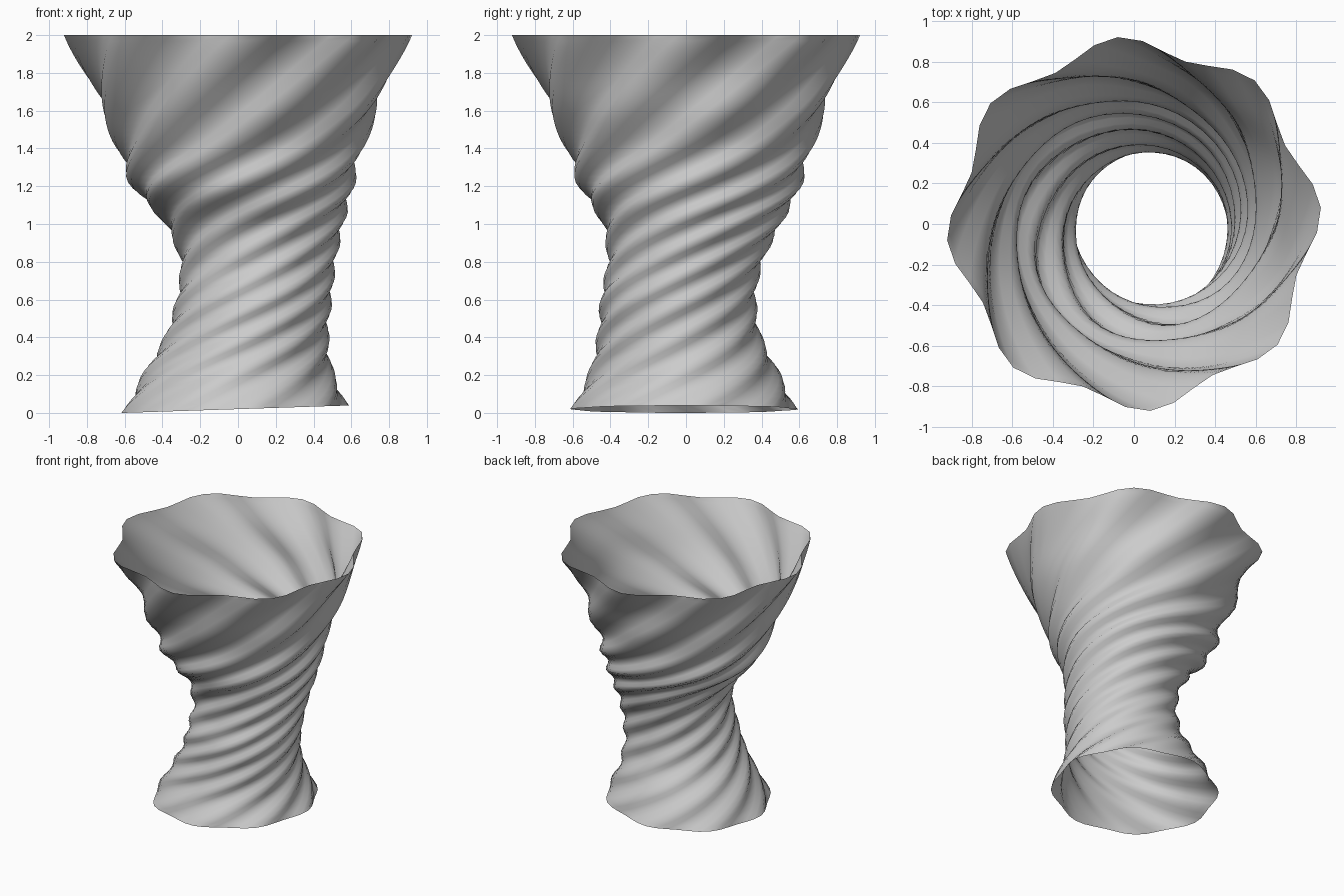
import bpy, bmesh
from math import sin, cos, pi

cube = bpy.data.objects.get("Cube")
if cube:
    bpy.data.objects.remove(cube, do_unlink=True)

LOBES, PER_LOBE, RINGS = 8, 6, 64
SIDES = LOBES * PER_LOBE

# Control values evenly spaced from the foot to the rim
radius = [.605, .51, .44, .418, .42, .482, .595, .66, .745, .825, .925]
spine_x = [-.015, 0, .045, .085, .105, .085, .025, .01, .01, 0, 0]
spine_y = [-.01, -.01, -.035, -.04, -.005, .03, .02, .015, .01, 0, 0]
turns = [-8.9, -8.0, -6.9, -5.7, -4.5, -3.3, -2.1, -1.2, -.65, -.23, .11]


def smooth(values, t):
    """Catmull-Rom interpolation through evenly spaced values."""
    p = t * (len(values) - 1)
    i = min(int(p), len(values) - 2)
    f = p - i
    b, c = values[i], values[i + 1]
    a = values[i - 1] if i else 2 * b - c
    d = values[i + 2] if i + 2 < len(values) else 2 * c - b
    return b + f / 2 * (c - a + f * (2 * a - 5 * b + 4 * c - d + f * (3 * (b - c) + d - a)))


grey = bpy.data.materials.new("light grey")
grey.use_nodes = True
colour = (.6, .6, .6, 1)
grey.diffuse_color = colour
grey.node_tree.nodes["Principled BSDF"].inputs["Base Color"].default_value = colour

# Twisted fluted wall, open at both ends
bm = bmesh.new()
rings = []
for k in range(RINGS + 1):
    t = k / RINGS
    twist = smooth(turns, t) * 2 * pi / LOBES
    flute = .025 + .021 * t
    ring = []
    for s in range(SIDES):
        a = 2 * pi * s / SIDES
        r = smooth(radius, t) * (1 - flute + flute * cos(LOBES * a))
        x = smooth(spine_x, t) + r * cos(a + twist)
        y = smooth(spine_y, t) + r * sin(a + twist)
        # The foot is cut at a slight tilt
        z = 2 * t + (.02 + .033 * x) * (1 - t) ** 4
        ring.append(bm.verts.new((x, y, z)))
    rings.append(ring)
for low, high in zip(rings, rings[1:]):
    for s in range(SIDES):
        n = (s + 1) % SIDES
        bm.faces.new((low[s], low[n], high[n], high[s]))
mesh = bpy.data.meshes.new("twisted_vase")
bm.to_mesh(mesh)
bm.free()
mesh.materials.append(grey)
mesh.shade_smooth()
vase = bpy.data.objects.new("twisted_vase", mesh)
bpy.context.collection.objects.link(vase)
